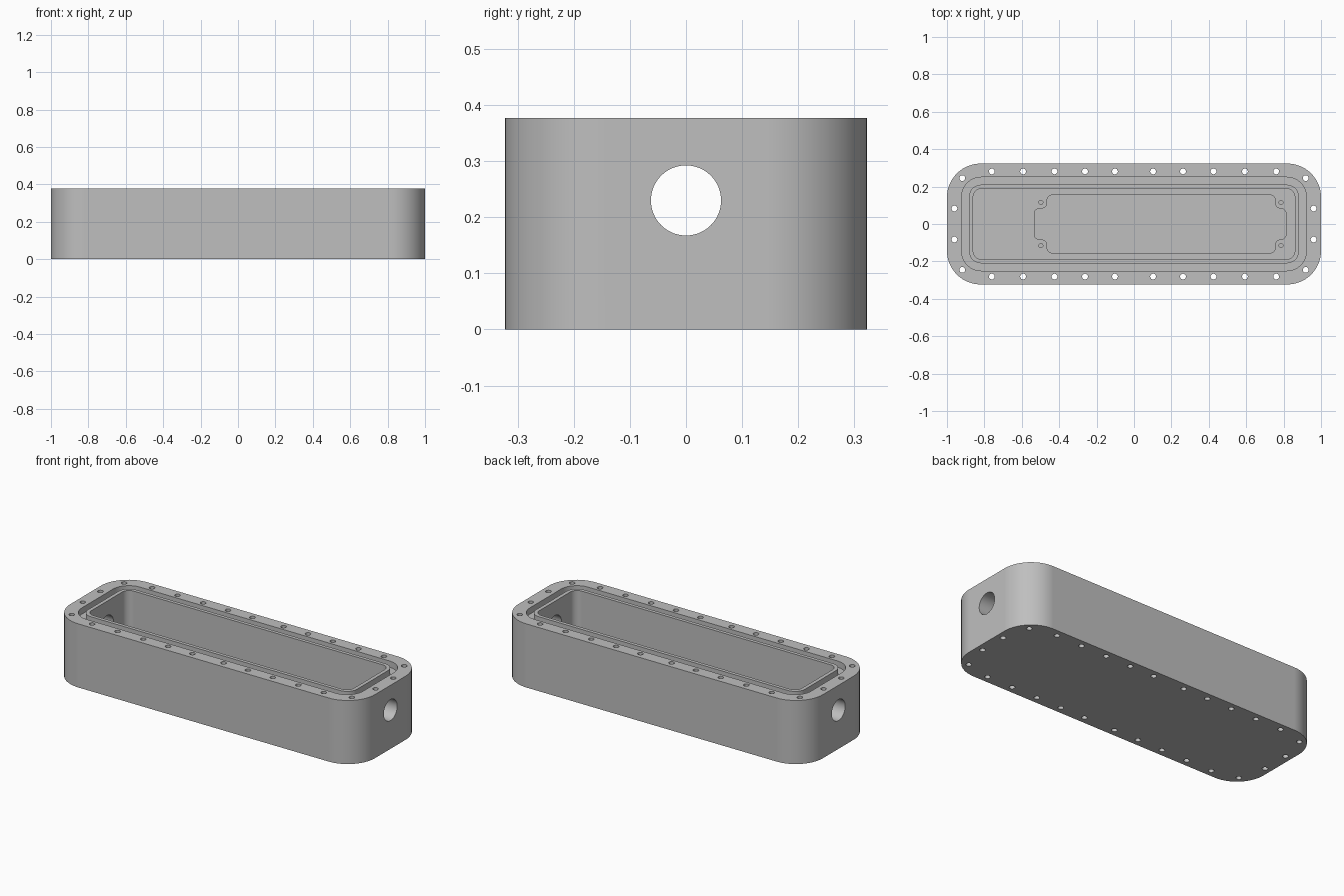
import bpy, bmesh
from math import sin, cos, pi
from mathutils import Vector, Matrix

if "Cube" in bpy.data.objects:
    bpy.data.objects.remove(bpy.data.objects["Cube"])

HEIGHT, ABOVE = 0.377, 0.5
FLOOR, POCKET_FLOOR, GROOVE_FLOOR = 0.1, 0.04, 0.34

grey = bpy.data.materials.new("machined grey")
grey.use_nodes = True
grey.diffuse_color = (0.52, 0.52, 0.52, 1)
grey.node_tree.nodes["Principled BSDF"].inputs["Base Color"].default_value = grey.diffuse_color


def finish(name, bm):
    bmesh.ops.recalc_face_normals(bm, faces=bm.faces)
    mesh = bpy.data.meshes.new(name)
    bm.to_mesh(mesh)
    bm.free()
    mesh.materials.append(grey)
    obj = bpy.data.objects.new(name, mesh)
    bpy.context.collection.objects.link(obj)
    return obj


def prism(name, corners, radius, z0, z1, steps=14):
    """Extrude a right-angled outline with every corner filleted."""
    bm = bmesh.new()
    verts = []
    for i, c in enumerate(corners):
        p = Vector(c)
        a = (Vector(corners[i - 1]) - p).normalized()
        b = (Vector(corners[(i + 1) % len(corners)]) - p).normalized()
        centre = p + (a + b) * radius
        for k in range(steps + 1):
            t = k / steps * pi / 2
            q = centre - radius * (b * cos(t) + a * sin(t))
            verts.append(bm.verts.new((q.x, q.y, z0)))
    face = bm.faces.new(verts)
    new = bmesh.ops.extrude_face_region(bm, geom=[face])["geom"]
    bmesh.ops.translate(bm, vec=(0, 0, z1 - z0),
                        verts=[g for g in new if isinstance(g, bmesh.types.BMVert)])
    return finish(name, bm)


def rounded_block(name, x, y, radius, z0, z1):
    return prism(name, [(-x, -y), (x, -y), (x, y), (-x, y)], radius, z0, z1)


def drills(name, spots, radius, z0, z1):
    bm = bmesh.new()
    for x, y in spots:
        bmesh.ops.create_cone(bm, cap_ends=True, segments=24, radius1=radius,
                              radius2=radius, depth=z1 - z0,
                              matrix=Matrix.Translation((x, y, (z0 + z1) / 2)))
    return finish(name, bm)


def cut(target, cutter):
    mod = target.modifiers.new("cut", "BOOLEAN")
    mod.operation, mod.solver, mod.object = "DIFFERENCE", "EXACT", cutter
    bpy.context.view_layer.objects.active = target
    bpy.ops.object.modifier_apply(modifier=mod.name)
    bpy.data.objects.remove(cutter)


# Outer body
housing = rounded_block("housing", 1.0, 0.323, 0.18, 0, HEIGHT)

# Seal groove around the mouth, leaving a thin lip inside it
groove = rounded_block("groove_cutter", 0.922, 0.25, 0.105, GROOVE_FLOOR, ABOVE)
cut(groove, rounded_block("lip_core", 0.882, 0.21, 0.065, 0.2, ABOVE + 0.1))
cut(housing, groove)

# Main cavity
cut(housing, rounded_block("cavity_cutter", 0.86, 0.189, 0.045, FLOOR, ABOVE))

# Floor pocket with notched corners
l0, l1, r1, r0 = -0.533, -0.465, 0.755, 0.813
w, h = 0.083, 0.155
lower = [(l0, -w), (l1, -w), (l1, -h), (r1, -h), (r1, -w), (r0, -w)]
upper = [(x, -y) for x, y in reversed(lower)]
cut(housing, prism("pocket_cutter", lower + upper, 0.028, POCKET_FLOOR, FLOOR + 0.1, 8))

# Blind screw holes in the pocket corners
cut(housing, drills("screw_cutter", [(x, s * 0.115) for x in (-0.498, 0.786) for s in (-1, 1)],
                    0.011, 0.05, FLOOR + 0.1))

# Through bolt holes around the flange
quarter = [(x, 0.281) for x in (0.102, 0.262, 0.425, 0.593, 0.76)]
quarter += [(0.918, 0.245), (0.96, 0.083)]
cut(housing, drills("bolt_cutter", [(sx * x, sy * y) for x, y in quarter
                                    for sx in (-1, 1) for sy in (-1, 1)],
                    0.0155, -0.1, ABOVE))

# Round bore through both ends
bm = bmesh.new()
bmesh.ops.create_cone(bm, cap_ends=True, segments=64, radius1=0.0625, radius2=0.0625, depth=2.4,
                      matrix=Matrix.Translation((0, 0, 0.23)) @ Matrix.Rotation(pi / 2, 4, "Y"))
cut(housing, finish("bore_cutter", bm))

# Smooth round walls, crisp edges
bpy.ops.object.select_all(action="DESELECT")
housing.select_set(True)
bpy.context.view_layer.objects.active = housing
bpy.ops.object.shade_smooth_by_angle(angle=pi / 6)
weighted = housing.modifiers.new("weighted normals", "WEIGHTED_NORMAL")
weighted.keep_sharp = True
